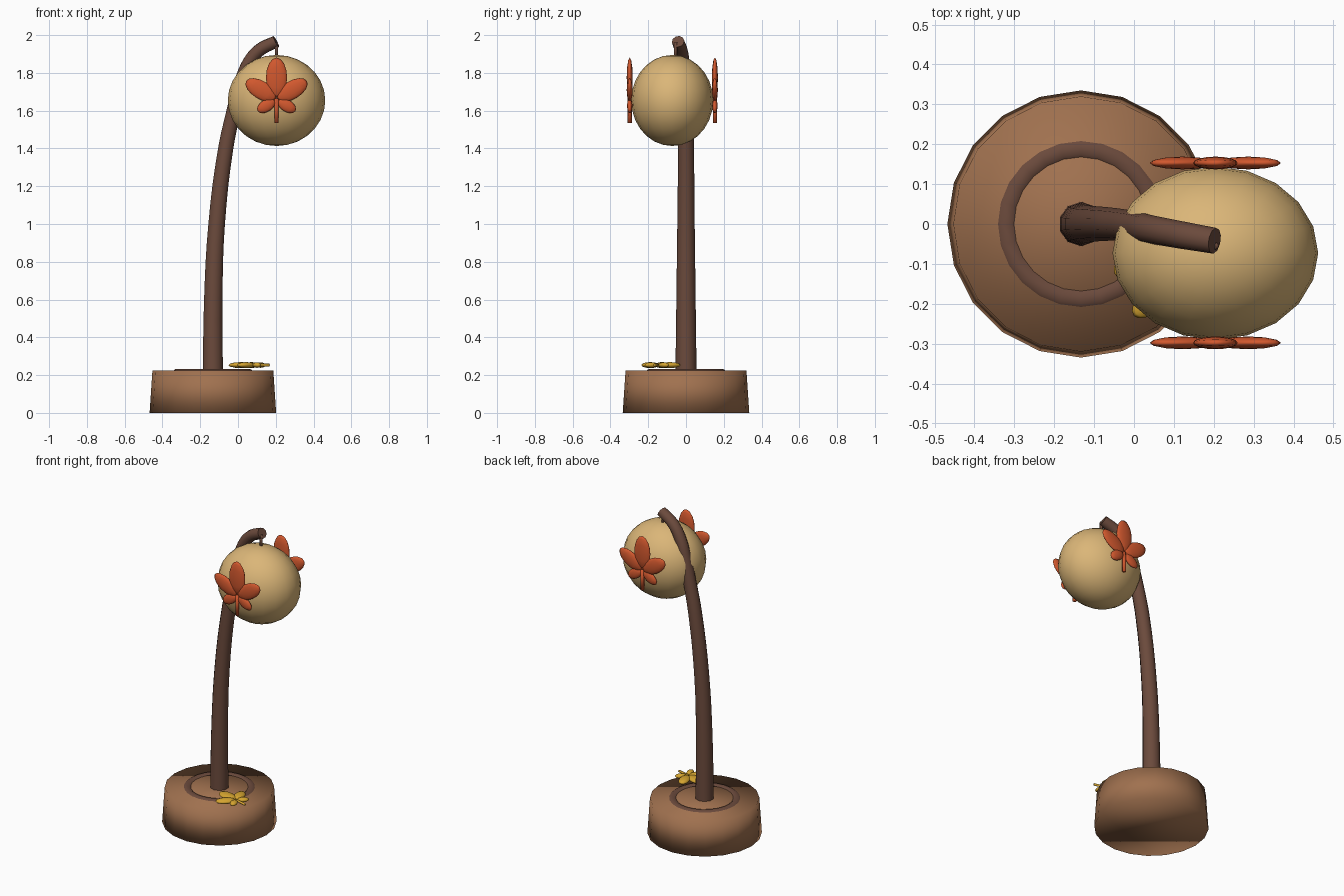
import bpy, math
from mathutils import Vector, Matrix

if "Cube" in bpy.data.objects:
    bpy.data.objects.remove(bpy.data.objects["Cube"])


def mat(name, hexa):
    rgb = [int(hexa[i:i + 2], 16) / 255 for i in (0, 2, 4)]
    lin = [c / 12.92 if c <= 0.04045 else ((c + 0.055) / 1.055) ** 2.4 for c in rgb]
    m = bpy.data.materials.new(name)
    m.diffuse_color = (*lin, 1)
    m.use_nodes = True
    m.node_tree.nodes["Principled BSDF"].inputs["Base Color"].default_value = m.diffuse_color
    return m


WOOD = mat("light_wood", "A0714F")
BARK = mat("dark_bark", "6B4A3C")
SHADE = mat("lantern_tan", "DBB678")
ORANGE = mat("leaf_orange", "D2582E")
YELLOW = mat("leaf_yellow", "D6A530")


def finish(name, material):
    ob = bpy.context.object
    ob.name = name
    ob.data.materials.append(material)
    bpy.ops.object.shade_smooth()
    return ob


# Tapered round base with a raised ring
CX = -0.133
bpy.ops.mesh.primitive_cone_add(vertices=20, radius1=0.335, radius2=0.32, depth=0.225,
                                location=(CX, 0, 0.1125), rotation=(0, 0, math.pi / 2))
finish("base", WOOD)
bpy.ops.mesh.primitive_torus_add(major_segments=24, minor_segments=10, major_radius=0.188,
                                 minor_radius=0.037, location=(CX, 0, 0.196))
finish("base_ring", BARK)

# Curved, tapering branch that serves as the lamp post
path = [(CX, 0, 0.2, 0.056), (-0.131, 0, 0.6, 0.051), (-0.113, 0, 1.0, 0.046),
        (-0.065, 0, 1.4, 0.042), (-0.032, -0.002, 1.56, 0.04), (0.008, -0.007, 1.72, 0.038),
        (0.05, -0.015, 1.84, 0.036), (0.11, -0.026, 1.918, 0.035), (0.202, -0.042, 1.966, 0.033)]
cu = bpy.data.curves.new("branch_post", 'CURVE')
cu.dimensions = '3D'
cu.bevel_depth = 1.0
cu.bevel_resolution = 3
cu.resolution_u = 4
cu.use_fill_caps = True
sp = cu.splines.new('BEZIER')
sp.bezier_points.add(len(path) - 1)
for p, (x, y, z, r) in zip(sp.bezier_points, path):
    p.co = (x, y, z)
    p.radius = r
    p.handle_left_type = p.handle_right_type = 'AUTO'
post = bpy.data.objects.new("branch_post", cu)
bpy.context.collection.objects.link(post)
bpy.ops.object.select_all(action='DESELECT')
post.select_set(True)
bpy.context.view_layer.objects.active = post
bpy.ops.object.convert(target='MESH')
finish("branch_post", BARK)
bpy.ops.object.shade_smooth_by_angle(angle=math.radians(50))

# Short cord from the branch tip to the lantern
bpy.ops.mesh.primitive_cylinder_add(vertices=8, radius=0.009, depth=0.09,
                                    location=(0.204, -0.055, 1.915))
finish("cord", BARK)

# Lantern shade
bpy.ops.mesh.primitive_uv_sphere_add(segments=20, ring_count=14, radius=1,
                                     location=(0.204, -0.073, 1.654))
bpy.context.object.scale = (0.258, 0.217, 0.241)
finish("lantern", SHADE)


# Leaf: five flattened lobes and a stem, built in the xz plane
def leaf(name, material, place, s=1.0, thick=0.016):
    # angle, centre distance, half length, half width
    lobes = [(90, 0.115, 0.106, 0.056), (149, 0.096, 0.092, 0.048), (31, 0.096, 0.092, 0.048),
             (212, 0.064, 0.054, 0.032), (-32, 0.064, 0.054, 0.032)]
    parts = []
    for a, d, hl, hw in lobes:
        a = math.radians(a)
        bpy.ops.mesh.primitive_uv_sphere_add(segments=12, ring_count=8, radius=1)
        ob = finish(name, material)
        t = thick if hl > 0.06 else thick * 0.9
        ob.matrix_world = (place @ Matrix.Translation(
            Vector((math.cos(a), 0, math.sin(a))) * d * s)
            @ Matrix.Rotation(-a, 4, 'Y') @ Matrix.Diagonal((hl * s, t, hw * s, 1)))
        parts.append(ob)
    bpy.ops.mesh.primitive_cylinder_add(vertices=8, radius=0.011 * s, depth=0.13 * s)
    ob = finish(name, material)
    ob.matrix_world = place @ Matrix.Translation((0, 0, -0.06 * s))
    parts.append(ob)
    for p in parts:
        p.select_set(True)
    bpy.ops.object.join()
    bpy.context.object.name = name


# Leaves on the front and back of the lantern
for side, y in (("front", -0.298), ("back", 0.153)):
    leaf("leaf_" + side, ORANGE, Matrix.Translation((0.204, y, 1.66)))

# Fallen leaf lying on the base, tip pointing towards -x
lying = (Matrix.Translation((0.088, -0.146, 0.253))
         @ Matrix.Rotation(math.radians(75), 4, 'Z') @ Matrix.Rotation(-math.pi / 2, 4, 'X'))
leaf("fallen_leaf", YELLOW, lying, s=0.65, thick=0.016)
